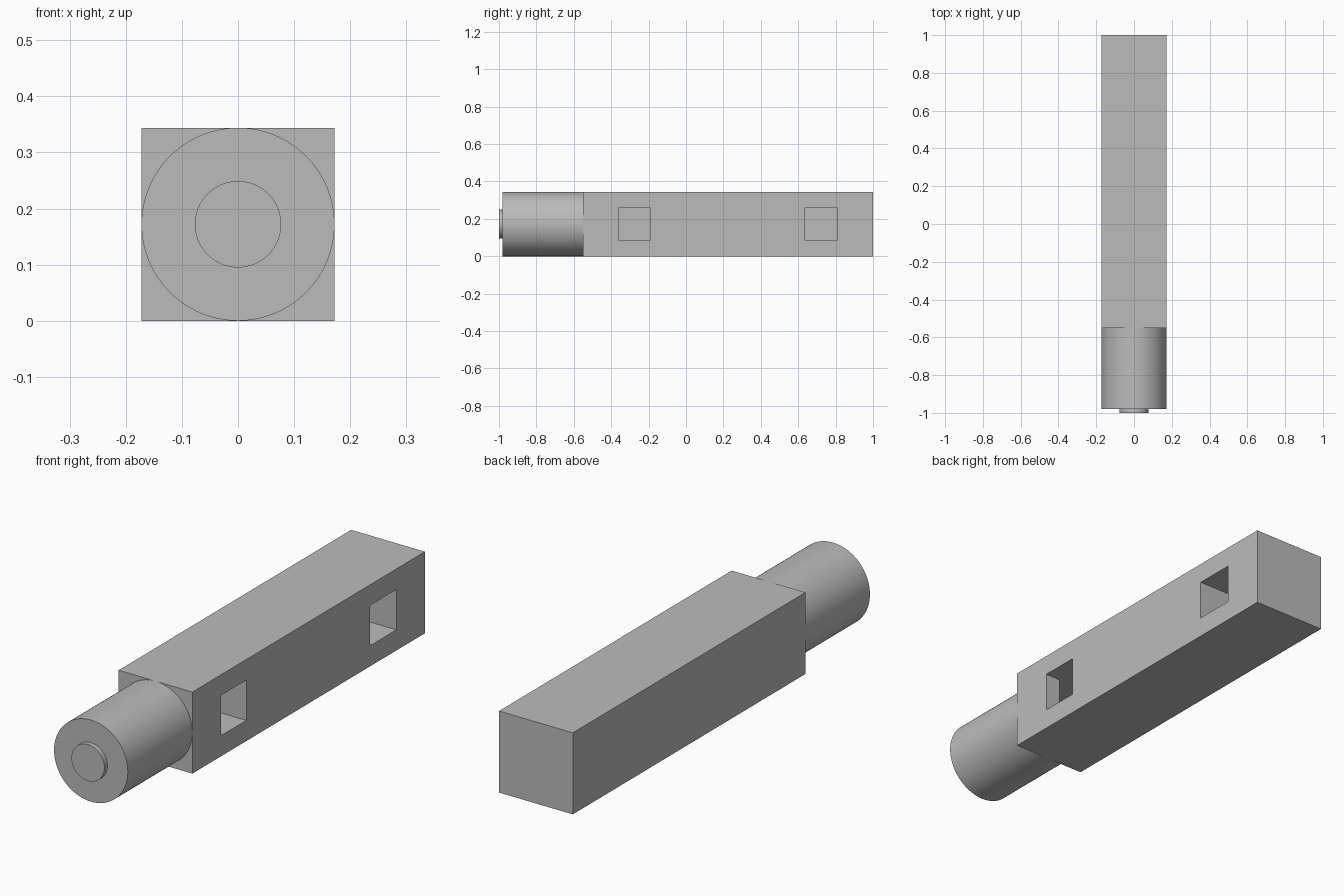
import bpy
from math import radians

old = bpy.data.objects.get("Cube")
if old:
    bpy.data.objects.remove(old, do_unlink=True)

HALF = 0.172      # half the width of the square body
BORE = 0.085      # half the width of the inner chambers
SHOULDER = -0.55  # where the barrel meets the body

grey = bpy.data.materials.new("plain grey")
grey.use_nodes = True
colour = (0.5, 0.5, 0.5, 1)
grey.diffuse_color = colour
grey.node_tree.nodes["Principled BSDF"].inputs["Base Color"].default_value = colour


def block(name, x, y, z):
    """Box spanning the given (low, high) ranges."""
    spans = (x, y, z)
    bpy.ops.mesh.primitive_cube_add(size=1, location=[(a + b) / 2 for a, b in spans])
    obj = bpy.context.object
    obj.name = name
    obj.scale = [b - a for a, b in spans]
    bpy.ops.object.transform_apply(location=False, rotation=False, scale=True)
    obj.data.materials.append(grey)
    return obj


def rod(name, radius, y0, y1):
    """Smooth cylinder lying along y."""
    bpy.ops.mesh.primitive_cylinder_add(
        vertices=96, radius=radius, depth=y1 - y0,
        location=(0, (y0 + y1) / 2, HALF), rotation=(radians(90), 0, 0))
    obj = bpy.context.object
    obj.name = name
    obj.data.materials.append(grey)
    bpy.ops.object.shade_smooth_by_angle(angle=radians(30))
    return obj


def carve(target, x, y):
    """Cut a box-shaped hollow at mid height."""
    cutter = block("cutter", x, y, (HALF - BORE, HALF + BORE))
    cutter.hide_render = True
    mod = target.modifiers.new("hollow", "BOOLEAN")
    mod.operation = "DIFFERENCE"
    mod.solver = "EXACT"
    mod.object = cutter
    bpy.ops.object.select_all(action="DESELECT")
    bpy.context.view_layer.objects.active = target
    target.select_set(True)
    bpy.ops.object.modifier_apply(modifier=mod.name)
    bpy.data.objects.remove(cutter, do_unlink=True)


# Square body with two windows on its left side
body = block("body", (-HALF, HALF), (SHOULDER, 1), (0, 2 * HALF))
carve(body, (-BORE, HALF + 0.1), (0.635, 0.81))
carve(body, (-BORE, HALF + 0.1), (-0.36, -0.19))

# Chamber running forward behind the front window
carve(body, (-BORE, 0.1), (-0.5, -0.25))

# Round barrel and the small button on its end
rod("barrel", HALF, -0.98, SHOULDER)
rod("end_button", 0.077, -1, -0.98)
